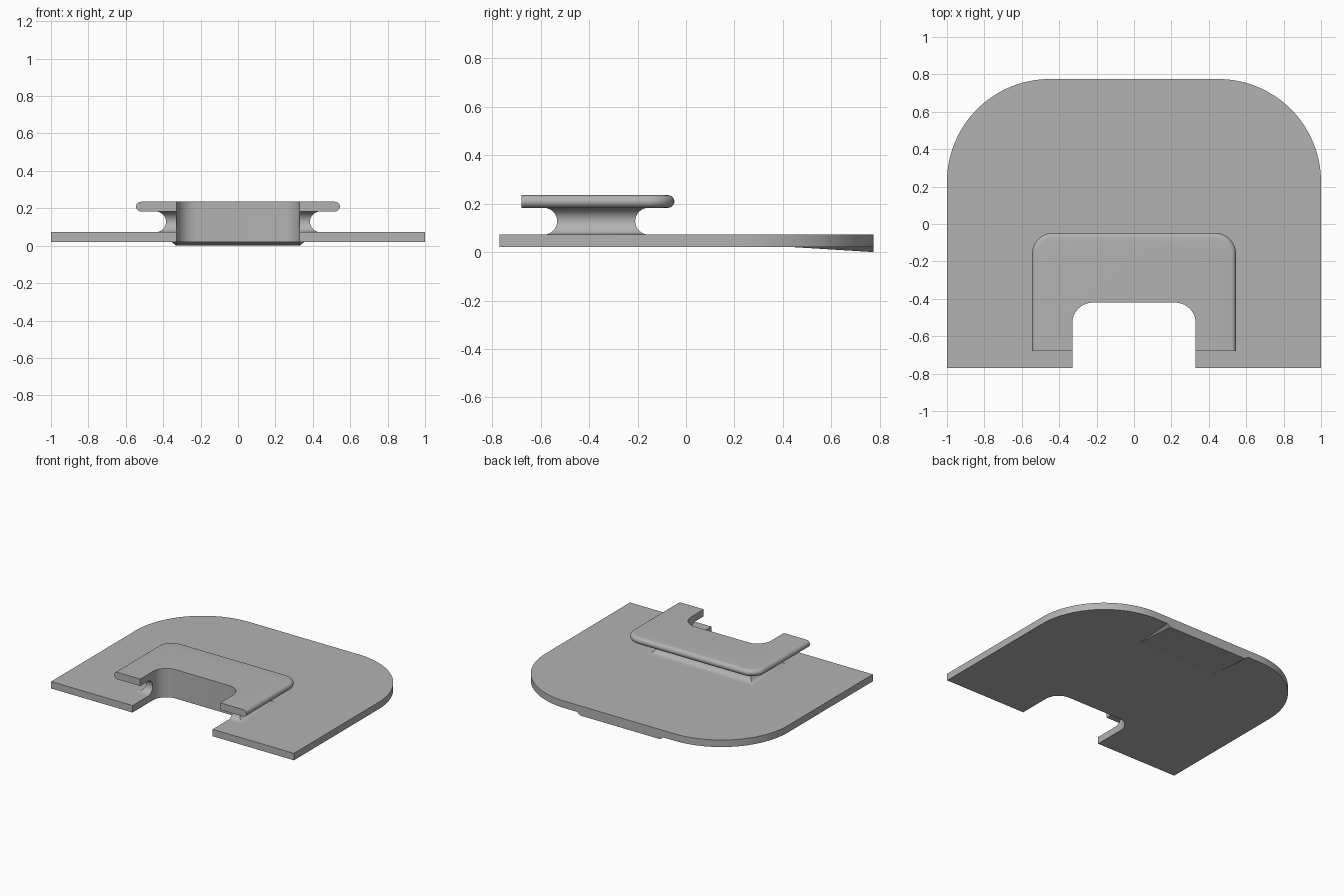
import bpy, bmesh
from math import sin, cos, pi, sqrt

if "Cube" in bpy.data.objects:
    bpy.data.objects.remove(bpy.data.objects["Cube"], do_unlink=True)

grey = bpy.data.materials.new("plain grey")
grey.use_nodes = True
colour = (0.45, 0.45, 0.45, 1)
grey.diffuse_color = colour
grey.node_tree.nodes["Principled BSDF"].inputs["Base Color"].default_value = colour

NOTCH_X, NOTCH_Y, NOTCH_R = 0.33, -0.42, 0.11
TOP, BOTTOM = 0.072, 0.02          # base plate
RIM_LOW, RIM_HIGH = 0.183, 0.235   # flange


def arc(cx, cy, r, start, end, steps):
    return [(cx + r * cos(start + (end - start) * i / steps),
             cy + r * sin(start + (end - start) * i / steps)) for i in range(steps + 1)]


def u_outline(half, front, back, radius, steps=16):
    """Horseshoe outline: rounded back corners and a rounded notch at the front."""
    right = [(NOTCH_X, front), (half, front)]
    if radius > 0:
        right += arc(half - radius, back - radius, radius, 0, pi / 2, steps)
    else:
        right.append((half, back))
    inner = arc(NOTCH_X - NOTCH_R, NOTCH_Y - NOTCH_R, NOTCH_R, pi / 2, 0, 10)
    half_loop = inner + right
    return half_loop + [(-x, y) for x, y in reversed(half_loop)]


def loft(name, rings):
    """Skin a stack of (z, outline) rings and cap both ends."""
    bm = bmesh.new()
    loops = [[bm.verts.new((x, y, z)) for x, y in pts] for z, pts in rings]
    n = len(loops[0])
    for a, b in zip(loops, loops[1:]):
        for i in range(n):
            j = (i + 1) % n
            bm.faces.new((a[i], a[j], b[j], b[i]))
    bm.faces.new(loops[0])
    bm.faces.new(loops[-1])
    bmesh.ops.recalc_face_normals(bm, faces=bm.faces)
    mesh = bpy.data.meshes.new(name)
    bm.to_mesh(mesh)
    bm.free()
    mesh.materials.append(grey)
    obj = bpy.data.objects.new(name, mesh)
    bpy.context.collection.objects.link(obj)
    bpy.ops.object.select_all(action='DESELECT')
    obj.select_set(True)
    bpy.context.view_layer.objects.active = obj
    bpy.ops.object.shade_smooth_by_angle(angle=pi / 6)
    return obj


# Base plate
plate = u_outline(1.0, -0.77, 0.775, 0.55, 32)
loft("base_plate", [(BOTTOM, plate), (TOP, plate)])

# Waisted neck with a half-round groove
rings = []
mid, r = (TOP + RIM_LOW) / 2, (RIM_LOW - TOP) / 2
for i in range(17):
    t = -pi / 2 + pi * i / 16
    flare = r * (1 - cos(t))
    rings.append((mid + r * sin(t),
                  u_outline(0.385 + flare, -0.532 - flare, -0.21 + flare, 0)))
loft("neck", rings)

# Flange with a fully rounded outer edge and flat front ends
rings = []
mid, r = (RIM_LOW + RIM_HIGH) / 2, (RIM_HIGH - RIM_LOW) / 2
for i in range(13):
    t = -pi / 2 + pi * i / 12
    inset = r * (1 - cos(t))
    rings.append((mid + r * sin(t),
                  u_outline(0.545 - inset, -0.68, -0.048 - inset, 0.11 - inset)))
loft("flange", rings)

# Shallow ramp under the back edge, with sloping sides
bm = bmesh.new()
pts = [(s * x, y, z) for s in (-1, 1)
       for x, y, z in ((0.33, 0.45, BOTTOM), (0.355, 0.775, BOTTOM), (0.33, 0.775, 0.0))]
v = [bm.verts.new(p) for p in pts]
for f in ((0, 1, 2), (3, 5, 4), (0, 2, 5, 3), (1, 4, 5, 2), (0, 3, 4, 1)):
    bm.faces.new([v[i] for i in f])
bmesh.ops.recalc_face_normals(bm, faces=bm.faces)
mesh = bpy.data.meshes.new("under_ramp")
bm.to_mesh(mesh)
bm.free()
mesh.materials.append(grey)
bpy.context.collection.objects.link(bpy.data.objects.new("under_ramp", mesh))
